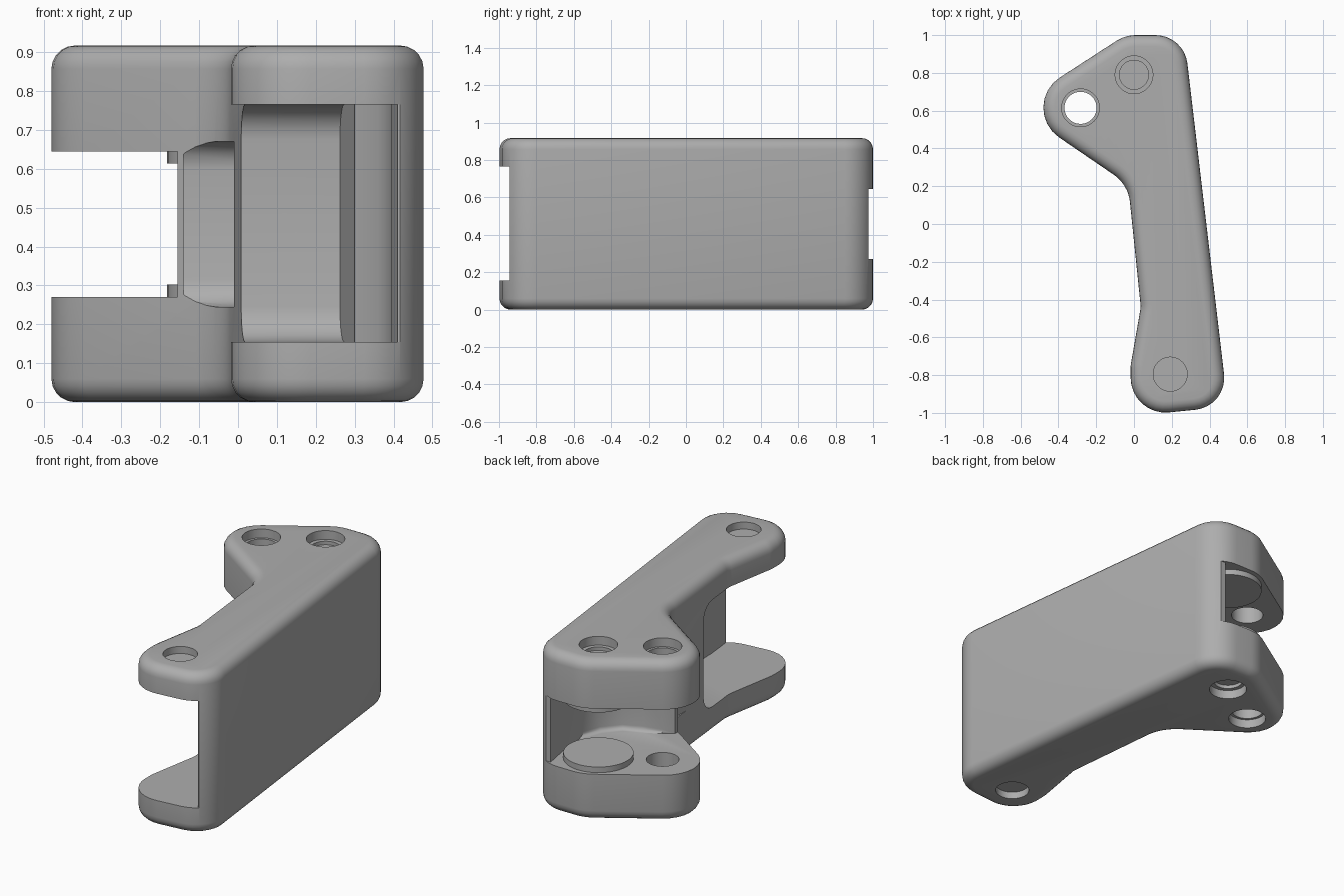
import bpy, bmesh, math
from mathutils import Vector

if "Cube" in bpy.data.objects:
    bpy.data.objects.remove(bpy.data.objects["Cube"])

H = 0.917
MID = H / 2

grey = bpy.data.materials.new("plain grey")
grey.diffuse_color = (0.42, 0.42, 0.42, 1)
grey.use_nodes = True
grey.node_tree.nodes["Principled BSDF"].inputs["Base Color"].default_value = grey.diffuse_color


def fillet(corners, steps=8):
    """Round each (x, y, radius) corner of a closed polygon."""
    out = []
    for i, (x, y, r) in enumerate(corners):
        p = Vector((x, y))
        a = (Vector(corners[i - 1][:2]) - p).normalized()
        b = (Vector(corners[(i + 1) % len(corners)][:2]) - p).normalized()
        if r == 0:
            out.append(p)
            continue
        half = a.angle(b) / 2
        c = p + (a + b).normalized() * (r / math.sin(half))
        t = r / math.tan(half)
        s, e = p + a * t - c, p + b * t - c
        turn = s.angle_signed(e)
        a0 = math.atan2(s.y, s.x)
        for k in range(steps + 1):
            g = a0 - turn * k / steps
            out.append(c + r * Vector((math.cos(g), math.sin(g))))
    return out


def prism(name, pts, z0, z1, round_if=None, width=0.0, segs=5):
    """Extrude a polygon; round horizontal edges chosen by a rule."""
    bm = bmesh.new()
    face = bm.faces.new([bm.verts.new((p[0], p[1], z0)) for p in pts])
    up = bmesh.ops.extrude_face_region(bm, geom=[face])["geom"]
    bmesh.ops.translate(bm, vec=(0, 0, z1 - z0),
                        verts=[v for v in up if isinstance(v, bmesh.types.BMVert)])
    bmesh.ops.recalc_face_normals(bm, faces=bm.faces)
    if round_if:
        edges = [e for e in bm.edges
                 if abs(e.verts[0].co.z - e.verts[1].co.z) < 1e-6
                 and all(round_if(v.co) for v in e.verts)]
        bmesh.ops.bevel(bm, geom=edges, offset=width, segments=segs,
                        profile=0.5, affect='EDGES', clamp_overlap=True)
    me = bpy.data.meshes.new(name)
    bm.to_mesh(me)
    bm.free()
    me.materials.append(grey)
    ob = bpy.data.objects.new(name, me)
    bpy.context.collection.objects.link(ob)
    return ob


def disc(name, x, y, r, z0, z1):
    pts = [(x + r * math.cos(k * math.tau / 40), y + r * math.sin(k * math.tau / 40))
           for k in range(40)]
    return prism(name, pts, z0, z1)


def smooth(ob):
    bpy.ops.object.select_all(action='DESELECT')
    bpy.context.view_layer.objects.active = ob
    ob.select_set(True)
    bpy.ops.object.shade_smooth_by_angle(angle=math.radians(32))


def cut(body, cutter):
    bpy.context.view_layer.objects.active = body
    m = body.modifiers.new("cut", 'BOOLEAN')
    m.operation, m.solver, m.object = 'DIFFERENCE', 'EXACT', cutter
    bpy.ops.object.modifier_apply(modifier=m.name)
    bpy.data.objects.remove(cutter)


# Main lever body with rounded rims
outline = fillet([
    (0.265, 1.0, 0.17), (-0.046, 1.0, 0.2), (-0.633, 0.62, 0.19),
    (-0.031, 0.209, 0.2), (0.036, -0.44, 0.15), (-0.018, -0.75, 0.2),
    (-0.018, -1.018, 0.185), (0.497, -0.966, 0.17)])
body = prism("lever_body", outline, 0, H, lambda c: True, 0.06)

# Front slot: open at the front and left, with a thin right wall
front = [(-0.3, -0.17), (0.262, -0.17), (0.30, -0.5), (0.36, -0.55),
         (0.39, -0.63), (0.395, -0.8), (0.41, -0.945), (0.7, -0.945),
         (0.7, -1.2), (-0.3, -1.2)]
cut(body, prism("front_slot_cutter", front, 0.155, 0.765,
                lambda c: c.y > -0.2, 0.09))

# Rear slot: open at the left and back, with a curved inner web
rear = [(-0.9, 0.1), (-0.155, 0.1), (-0.155, 0.32), (-0.10, 0.36),
        (0.0, 0.385), (0.1, 0.43), (0.18, 0.52), (0.215, 0.62),
        (0.2, 0.82), (0.172, 0.975), (0.5, 0.975), (0.5, 1.3), (-0.9, 1.3)]
cut(body, prism("rear_slot_cutter", rear, 0.27, 0.645,
                lambda c: -0.12 < c.x < 0.22 and c.y < 0.63, 0.07))

# Shallow recess in the outside of the web
recess = [(-0.14, 0.0), (-0.01, 0.0), (-0.01, 0.28), (-0.14, 0.295)]
cut(body, prism("recess_cutter", recess, 0.245, 0.67,
                lambda c: c.y > 0.2, 0.07))


# Pin holes, mirrored top and bottom; the side one goes right through
def bore(x, y, r, depth):
    cut(body, disc("bore_cutter", x, y, r, H - depth, H + 0.1))
    cut(body, disc("bore_cutter", x, y, r, -0.1, depth))


bore(0.192, -0.795, 0.09, 0.04)
bore(0.0, 0.79, 0.10, 0.05)
bore(0.0, 0.79, 0.077, 0.07)
bore(-0.283, 0.615, 0.10, 0.05)
cut(body, disc("through_cutter", -0.283, 0.615, 0.085, -0.2, H + 0.2))
smooth(body)

# Raised washers inside the rear fork
for name, z0, z1 in (("lower_washer", 0.262, 0.302), ("upper_washer", 0.613, 0.653)):
    smooth(disc(name, 0.0, 0.79, 0.182, z0, z1))
